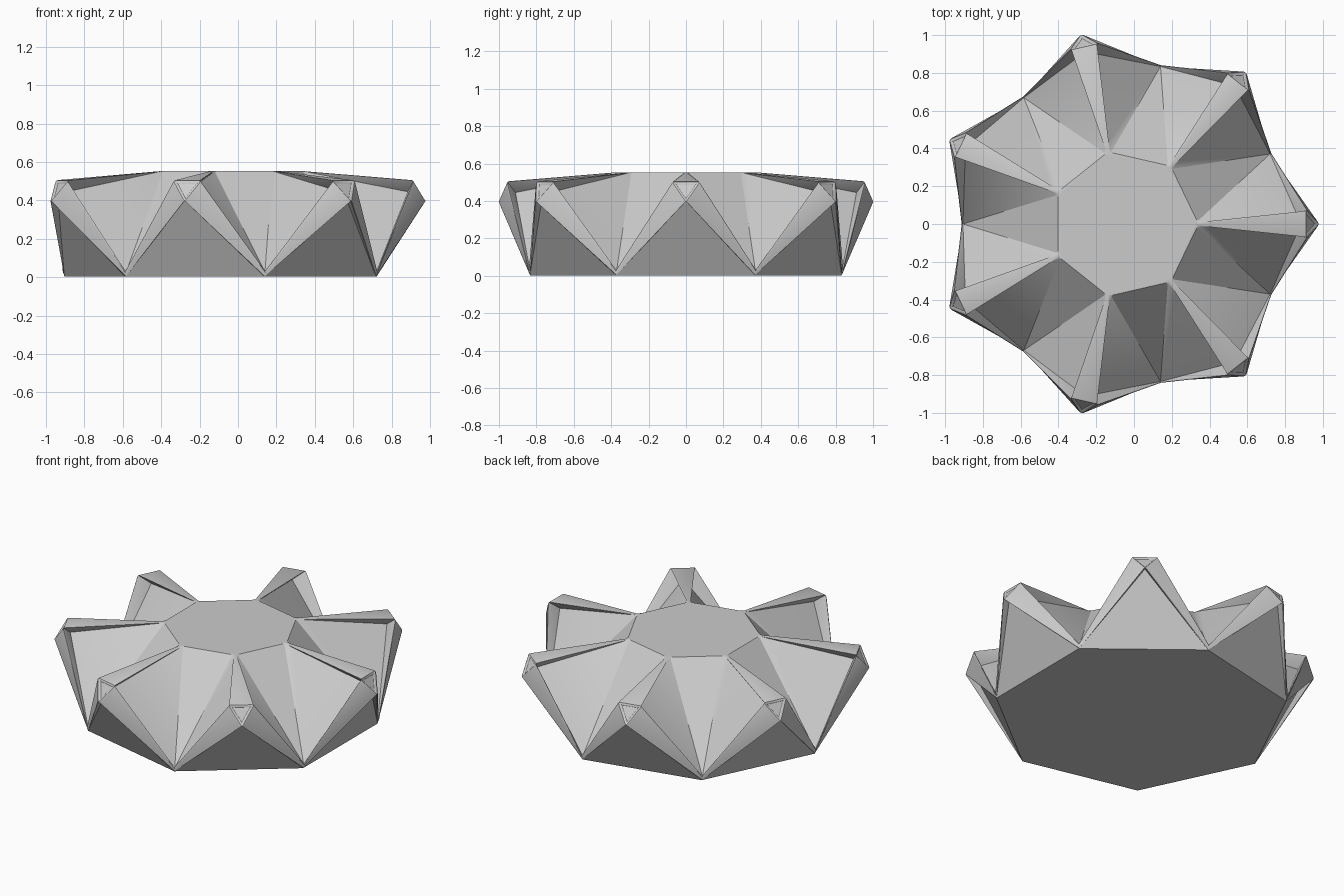
import bpy, bmesh, math
from mathutils import Vector

cube = bpy.data.objects.get("Cube")
if cube:
    bpy.data.objects.remove(cube, do_unlink=True)

SIDES = 7
STEP = 2 * math.pi / SIDES
CENTRE_X = -0.05

grey = bpy.data.materials.new("plain_grey")
grey.use_nodes = True
colour = (0.6, 0.6, 0.6, 1)
grey.diffuse_color = colour
grey.node_tree.nodes["Principled BSDF"].inputs["Base Color"].default_value = colour

bm = bmesh.new()


def ring(radius, z, side=0.0, turn=0.0):
    """One vertex per arm: radius outward, side offset along the tangent."""
    verts = []
    for i in range(SIDES):
        a = (i + turn) * STEP
        out = Vector((math.cos(a), math.sin(a), 0))
        tangent = Vector((-out.y, out.x, 0))
        verts.append(bm.verts.new(out * radius + tangent * side + Vector((CENTRE_X, 0, z))))
    return verts


# Rings of corners
top_r, top_l = ring(0.385, 0.553, -0.014), ring(0.385, 0.553, 0.014)
arm_r, arm_l = ring(0.965, 0.505, -0.075), ring(0.965, 0.505, 0.075)
beak = ring(1.032, 0.395)
side_recess = ring(0.935, 0.445)
under_recess = ring(0.985, 0.41)
base = ring(0.855, 0.0, turn=0.5)
valley = ring(0.862, 0.04, turn=0.5)

# Flat top and underside
bm.faces.new([v for pair in zip(top_r, top_l) for v in pair])
bm.faces.new(list(reversed(base)))

caps = []
for i in range(SIDES):
    p = i - 1
    # Sloping panel between neighbouring arms
    bm.faces.new((top_l[i], valley[i], top_r[(i + 1) % SIDES]))
    # Raised bar on top of the arm, and its blunt end
    bm.faces.new((top_r[i], arm_r[i], arm_l[i], top_l[i]))
    caps.append(bm.faces.new((arm_r[i], beak[i], arm_l[i])))
    # Bars, recess walls and recessed panels on both sides of the arm
    for top, arm, low, foot in ((top_l[i], arm_l[i], valley[i], base[i]),
                                (top_r[i], arm_r[i], valley[p], base[p])):
        bm.faces.new((arm, beak[i], foot, low))
        bm.faces.new((top, arm, side_recess[i]))
        bm.faces.new((arm, low, side_recess[i]))
        bm.faces.new((top, side_recess[i], low))
        bm.faces.new((beak[i], under_recess[i], foot))
    # Recessed outer panel below the arm
    bm.faces.new((under_recess[i], base[p], base[i]))

bmesh.ops.recalc_face_normals(bm, faces=bm.faces)

# Small dimple in each arm end
bmesh.ops.inset_individual(bm, faces=caps, thickness=0.027, depth=-0.012)

# Soften the raised bars
recessed = set(side_recess + under_recess)
corners = set(arm_r + arm_l + beak)
outer = corners | set(top_r + top_l + base + valley)
soft = [e for e in bm.edges
        if any(v in corners for v in e.verts) and all(v in outer for v in e.verts)]
bmesh.ops.bevel(bm, geom=soft, offset=0.01, segments=2, profile=0.5,
                affect='EDGES', clamp_overlap=True)

mesh = bpy.data.meshes.new("star_dish")
bm.to_mesh(mesh)
bm.free()
mesh.materials.append(grey)
dish = bpy.data.objects.new("star_dish", mesh)
bpy.context.collection.objects.link(dish)

bpy.ops.object.select_all(action='DESELECT')
dish.select_set(True)
bpy.context.view_layer.objects.active = dish
bpy.ops.object.shade_smooth_by_angle(angle=math.radians(25))
